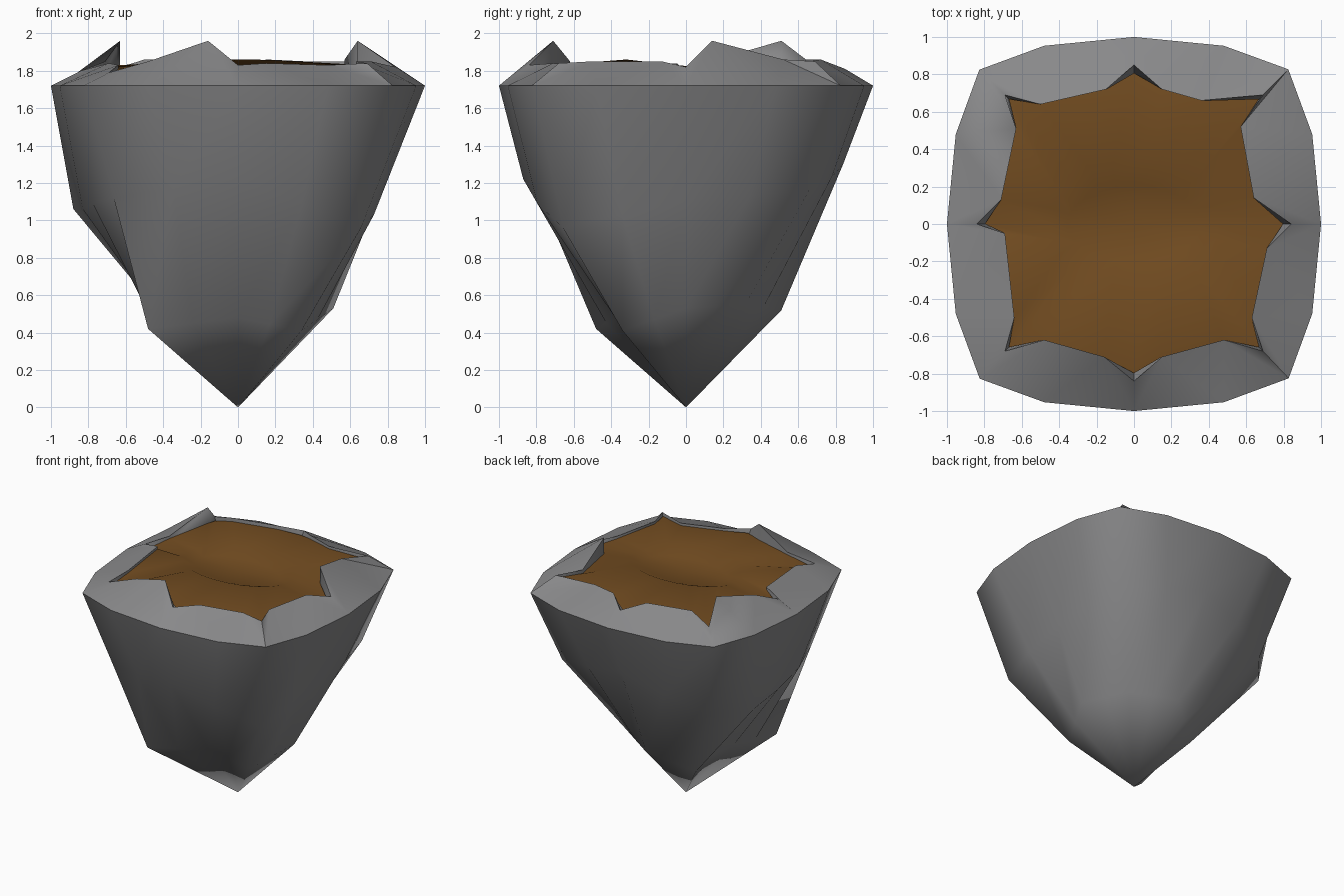
import bpy, bmesh, math
from mathutils import Vector

if "Cube" in bpy.data.objects:
    bpy.data.objects.remove(bpy.data.objects["Cube"])


def material(name, rgb):
    m = bpy.data.materials.new(name)
    m.diffuse_color = (*rgb, 1)
    m.use_nodes = True
    m.node_tree.nodes["Principled BSDF"].inputs["Base Color"].default_value = m.diffuse_color
    return m


def make_object(name, bm, mat, angle):
    me = bpy.data.meshes.new(name)
    bm.to_mesh(me)
    bm.free()
    me.materials.append(mat)
    ob = bpy.data.objects.new(name, me)
    bpy.context.collection.objects.link(ob)
    bpy.ops.object.select_all(action='DESELECT')
    ob.select_set(True)
    bpy.context.view_layer.objects.active = ob
    bpy.ops.object.shade_smooth_by_angle(angle=math.radians(angle))
    return ob


def polar_ring(spec, bulge):
    """16 points from 8 (radius, height) pairs, with bulged midpoints."""
    pts = [Vector((r * math.cos(i * math.pi / 4), r * math.sin(i * math.pi / 4), z))
           for i, (r, z) in enumerate(spec)]
    out = []
    for i, p in enumerate(pts):
        m = (p + pts[(i + 1) % 8]) / 2
        out += [p, Vector((m.x * bulge, m.y * bulge, m.z))]
    return out


def bridge(bm, low, high):
    n = len(low)
    for i in range(n):
        j = (i + 1) % n
        bm.faces.new((low[i], low[j], high[j], high[i]))


rock_grey = material("rock grey", (0.25, 0.25, 0.255))
soil_brown = material("soil brown", (0.17, 0.073, 0.015))

# rounded-square rim, one quarter rotated four times
quarter = [(1, 0), (0.953, 0.48), (0.825, 0.827), (0.48, 0.953)]
rim_pts = []
for k in range(4):
    for x, y in quarter:
        for _ in range(k):
            x, y = -y, x
        rim_pts.append(Vector((x, y, 1.72)))

# uneven rock rings, listed counter-clockwise from +x
lower = polar_ring([(.51, .53), (.45, .55), (.51, .52), (.42, .36),
                    (.43, .50), (.68, .42), (.37, .48), (.48, .41)], 1.0)
lower[7] = Vector((-.40, .25, .50))
middle = polar_ring([(.74, 1.1), (.93, 1.16), (.84, 1.30), (.93, 1.06),
                     (.83, 1.06), (.94, 1.12), (.87, 1.22), (.93, .96)], 1.04)
middle[7] = Vector((-.88, .38, 1.06))

# jagged lip: per sector a notch followed by two inner points
lip_pts = [Vector(p) for p in (
    (.84, 0, 1.82), (.64, .14, 1.96), (.57, .52, 1.86),
    (.69, .69, 1.85), (.36, .66, 1.85), (.15, .72, 1.86),
    (0, .85, 1.81), (-.15, .72, 1.86), (-.50, .64, 1.86),
    (-.69, .69, 1.80), (-.63, .51, 1.96), (-.71, .13, 1.85),
    (-.84, 0, 1.80), (-.69, -.05, 1.84), (-.64, -.50, 1.83),
    (-.69, -.68, 1.79), (-.48, -.62, 1.85), (-.16, -.71, 1.96),
    (0, -.84, 1.83), (.15, -.71, 1.84), (.48, -.62, 1.83),
    (.69, -.68, 1.84), (.63, -.50, 1.85), (.71, -.13, 1.85))]
inner_pts = []
for i, p in enumerate(lip_pts):
    s = (0.95 if i % 6 == 0 else 0.97) if i % 3 == 0 else 1.0
    inner_pts.append(Vector((p.x * s, p.y * s, min(p.z, 1.85) - 0.02)))

# rock body: tip, rings, rim, jagged lip and its inner wall
bm = bmesh.new()
add = lambda pts: [bm.verts.new(p) for p in pts]
tip = bm.verts.new((0, 0, 0))
lo, mid, rim, lip = add(lower), add(middle), add(rim_pts), add(lip_pts)
wall = add([p - Vector((0, 0, 0.04)) for p in inner_pts])
for i in range(16):
    bm.faces.new((tip, lo[(i + 1) % 16], lo[i]))
bridge(bm, lo, mid)
bridge(bm, mid, rim)
for s in range(8):
    a, m, b = rim[2 * s], rim[2 * s + 1], rim[(2 * s + 2) % 16]
    n, p, q, n2 = (lip[(3 * s + k) % 24] for k in range(4))
    for tri in ((a, m, p), (a, p, n), (m, q, p), (m, b, q), (b, n2, q)):
        bm.faces.new(tri)
bridge(bm, lip, wall)
make_object("rock_body", bm, rock_grey, 62)

# soil bed: rippled surface filling the lip, with a shallow dip in the middle
bm = bmesh.new()
add = lambda pts: [bm.verts.new(p) for p in pts]


def soil_ring(rx, ry, z, rise):
    angles = [i * math.tau / 24 for i in range(24)]
    return add([Vector((rx * math.cos(a), ry * math.sin(a), z + rise * abs(math.sin(a))))
                for a in angles])


outer = add(inner_pts)
ridge = soil_ring(0.45, 0.32, 1.825, 0.035)
dip = soil_ring(0.36, 0.20, 1.81, -0.005)
centre = bm.verts.new((0, 0, 1.80))
bridge(bm, outer, ridge)
bridge(bm, ridge, dip)
for i in range(24):
    bm.faces.new((dip[i], dip[(i + 1) % 24], centre))
make_object("soil_bed", bm, soil_brown, 60)
